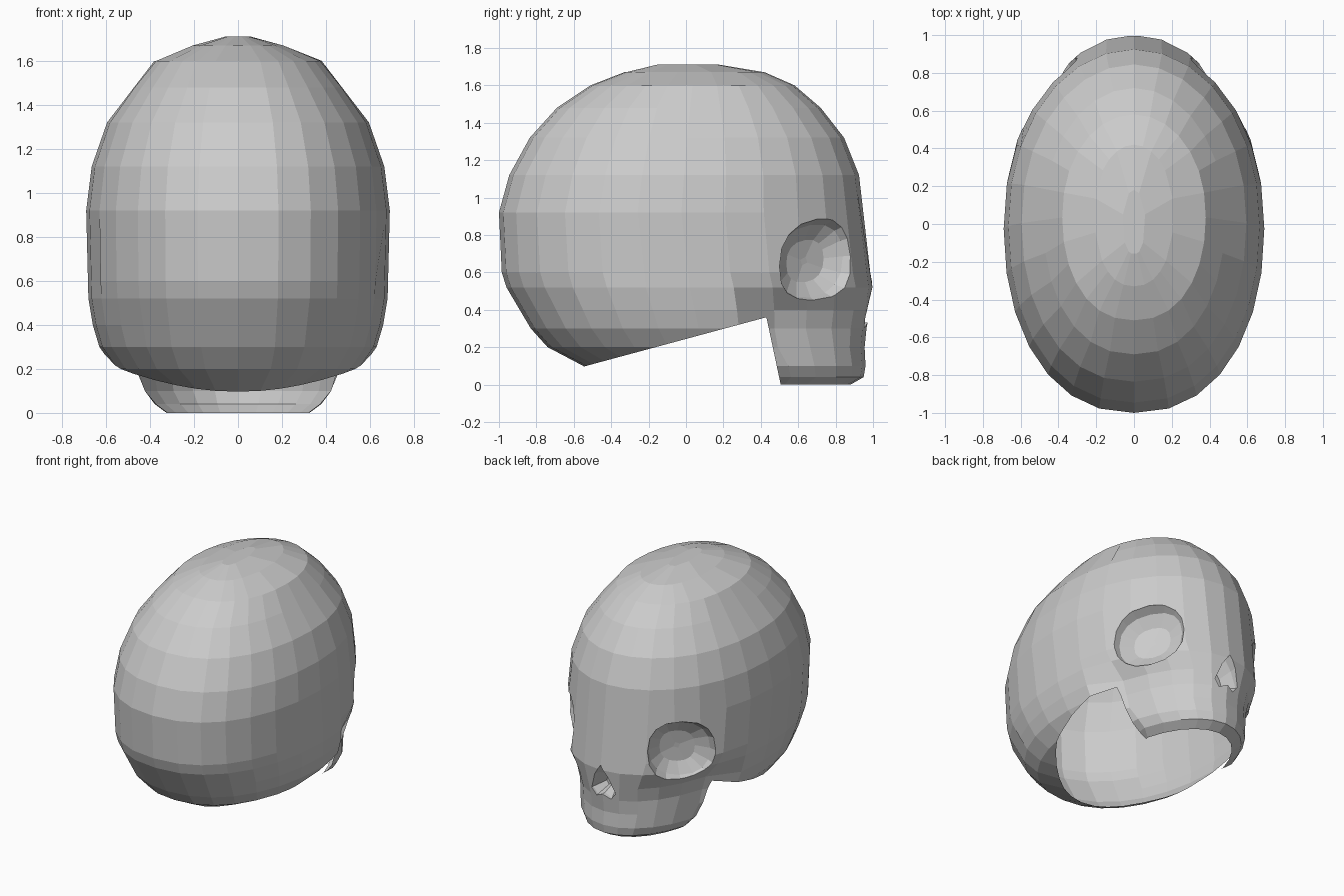
import bpy, bmesh, math
from mathutils import Vector, Matrix

if "Cube" in bpy.data.objects:
    bpy.data.objects.remove(bpy.data.objects["Cube"])

SEG = 28
# z, back y, front y, half width of cranium, half width of face
RINGS = [
    (0.00, -0.40, 0.88, 0.20, 0.36),
    (0.04, -0.47, 0.95, 0.25, 0.42),
    (0.10, -0.55, 0.96, 0.38, 0.47),
    (0.20, -0.74, 0.955, 0.56, 0.50),
    (0.30, -0.83, 0.965, 0.63, 0.51),
    (0.40, -0.89, 0.985, 0.66, 0.54),
    (0.52, -0.96, 1.00, 0.68, 0.65),
    (0.60, -0.985, 0.985, 0.685, 0.685),
    (0.75, -0.995, 0.965, 0.69, 0.69),
    (0.92, -1.00, 0.95, 0.69, 0.69),
    (1.12, -0.945, 0.925, 0.665, 0.665),
    (1.32, -0.835, 0.845, 0.595, 0.595),
    (1.48, -0.69, 0.72, 0.48, 0.48),
    (1.60, -0.51, 0.58, 0.38, 0.38),
    (1.67, -0.33, 0.42, 0.21, 0.21),
    (1.71, -0.16, 0.18, 0.06, 0.06),
]


def make_object(name, bm):
    bmesh.ops.recalc_face_normals(bm, faces=bm.faces)
    me = bpy.data.meshes.new(name)
    bm.to_mesh(me)
    bm.free()
    ob = bpy.data.objects.new(name, me)
    bpy.context.collection.objects.link(ob)
    return ob


def loft(rows):
    """Closed solid from a stack of point rings."""
    bm = bmesh.new()
    rings = [[bm.verts.new(p) for p in row] for row in rows]
    n = len(rings[0])
    for a, b in zip(rings, rings[1:]):
        for i in range(n):
            j = (i + 1) % n
            bm.faces.new((a[i], a[j], b[j], b[i]))
    bm.faces.new(rings[0][::-1])
    bm.faces.new(rings[-1])
    return bm


def spow(v, e):
    return math.copysign(abs(v) ** e, v)


def skull_ring(z, yb, yf, wb, wf):
    c, ry = (yb + yf) / 2, (yf - yb) / 2
    pts = []
    for i in range(SEG):
        t = 2 * math.pi * i / SEG
        y = c + ry * spow(math.sin(t), 0.95)
        k = min(1, max(0, (y - 0.25) / 0.25))
        k = k * k * (3 - 2 * k)
        w = wb + (wf - wb) * k
        e = 0.88 + 0.12 * min(1, max(0, (y + 0.2) / 0.6))
        pts.append((w * spow(math.cos(t), e), y, z))
    return pts


def cutter(name, matrix, outline, profile):
    """Stack scaled copies of an outline along local z."""
    rows = [[matrix @ Vector((x * s, y * s, d)) for x, y in outline] for d, s in profile]
    ob = make_object(name, loft(rows))
    ob.hide_render = True
    return ob


# closed skull volume
skull = make_object("skull", loft([skull_ring(*r) for r in RINGS]))

# eye socket and nose cutters
cutters = []
for s in (-1, 1):
    normal = Vector((0.8 * s, 0.6, 0.0)).normalized()
    side = Vector((-0.6 * s, 0.8, 0.0)).normalized()
    up = Vector((0, 0, 1))
    m = Matrix((side, up, normal)).transposed().to_4x4()
    m.translation = (0.485 * s, 0.72, 0.66)
    eye = []
    for i in range(16):
        a = 2 * math.pi * i / 16
        x, y = 0.25 * spow(math.cos(a), 0.85), 0.225 * spow(math.sin(a), 0.85)
        eye.append((x, y + 0.12 * x))
    cutters.append(cutter("eye_socket_cutter", m, eye,
                          [(0.2, 1.15), (-0.03, 1.0), (-0.09, 0.86), (-0.14, 0.5), (-0.15, 0.1)]))

m = Matrix(((1, 0, 0), (0, 0, 1), (0, 1, 0))).to_4x4()
m.translation = (0, 0.97, 0.40)
nose = [(0, 0.15), (0.055, 0.07), (0.1, -0.05), (0.06, -0.1), (0, -0.07),
        (-0.06, -0.1), (-0.1, -0.05), (-0.055, 0.07)]
cutters.append(cutter("nose_cutter", m, nose, [(0.1, 1.1), (-0.03, 0.95), (-0.12, 0.5)]))

for c in cutters:
    mod = skull.modifiers.new("cut", 'BOOLEAN')
    mod.operation = 'DIFFERENCE'
    mod.solver = 'EXACT'
    mod.object = c
bpy.context.view_layer.update()
dg = bpy.context.evaluated_depsgraph_get()
bm = bmesh.new()
bm.from_mesh(bpy.data.meshes.new_from_object(skull.evaluated_get(dg)))
skull.modifiers.clear()
for c in cutters:
    bpy.data.objects.remove(c)

# open the underside behind the upper jaw
base_co, base_no = Vector((0, 0.43, 0.36)), Vector((0, -0.27, 1)).normalized()
jaw_co, jaw_no = Vector((0, 0.43, 0.36)), Vector((0, 0.33, 0.07)).normalized()
for co, no, reach in ((base_co, base_no, 0.46), (jaw_co, jaw_no, 0.40)):
    low = [f for f in bm.faces if min(v.co.z for v in f.verts) < reach
           and min(v.co.y for v in f.verts) < 0.6]
    geom = set(low)
    for f in low:
        geom.update(f.verts)
        geom.update(f.edges)
    bmesh.ops.bisect_plane(bm, geom=list(geom), plane_co=co, plane_no=no)
bm.normal_update()
gone = []
for f in bm.faces:
    p = f.calc_center_median()
    behind = (p - base_co).dot(base_no) < 0 and (p - jaw_co).dot(jaw_no) < 0
    if behind or (p.z < 0.005 and f.normal.z < -0.9):
        gone.append(f)
bmesh.ops.delete(bm, geom=gone, context='FACES')

# merge near-flat faces into larger facets
bmesh.ops.dissolve_limit(bm, angle_limit=math.radians(5), verts=bm.verts, edges=bm.edges)
for f in bm.faces:
    f.smooth = False
bm.to_mesh(skull.data)
bm.free()
